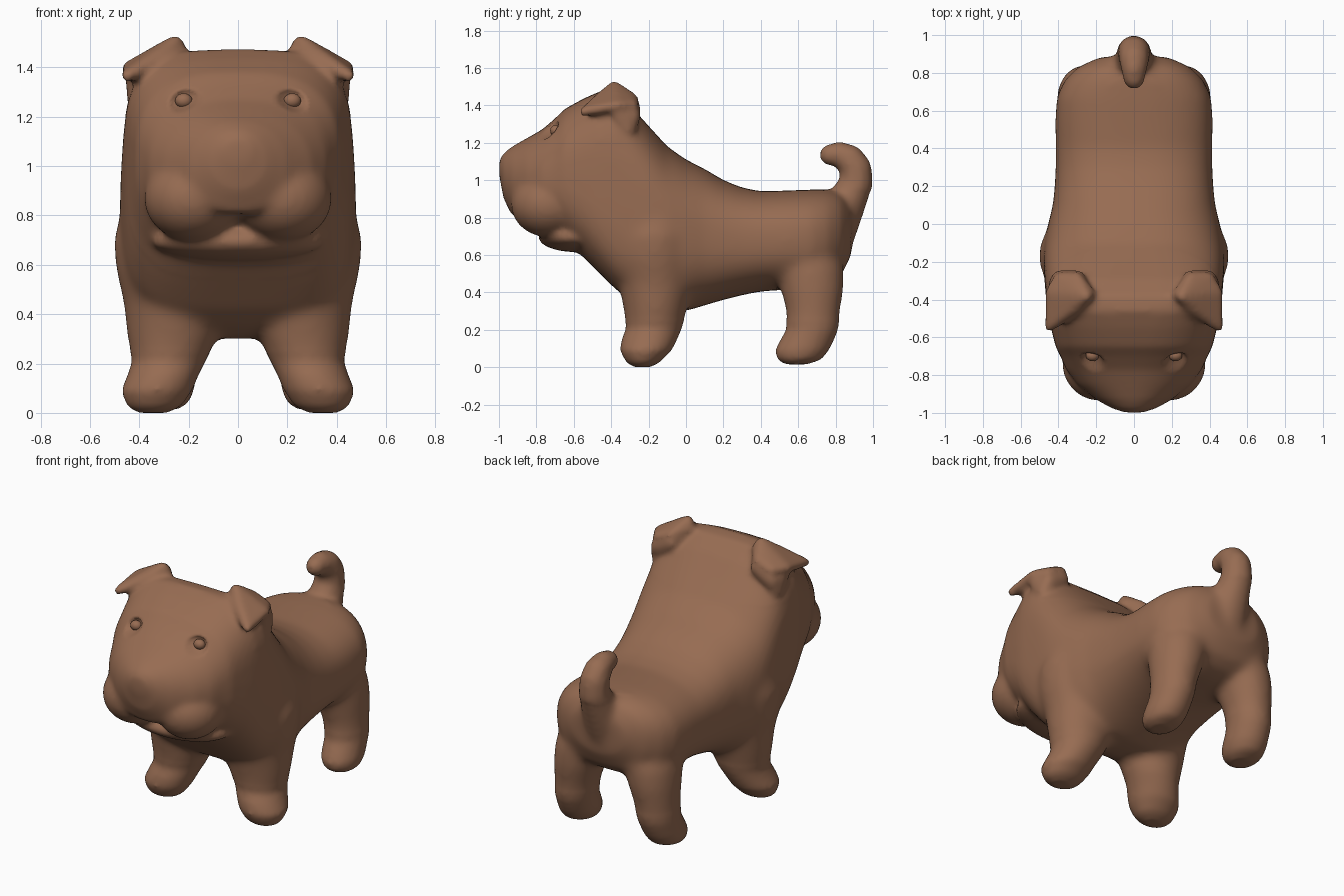
import bpy, bmesh, math
from mathutils import Vector
from mathutils.bvhtree import BVHTree

if "Cube" in bpy.data.objects:
    bpy.data.objects.remove(bpy.data.objects["Cube"])

brown = bpy.data.materials.new("brown")
brown.diffuse_color = (0.31, 0.15, 0.085, 1)
brown.use_nodes = True
brown.node_tree.nodes["Principled BSDF"].inputs["Base Color"].default_value = brown.diffuse_color
parts = []


def finish(bm, name, keep=False):
    bmesh.ops.recalc_face_normals(bm, faces=bm.faces)
    me = bpy.data.meshes.new(name)
    bm.to_mesh(me)
    bm.free()
    ob = bpy.data.objects.new(name, me)
    bpy.context.collection.objects.link(ob)
    me.materials.append(brown)
    if not keep:
        parts.append(ob)
    return ob


def loft(name, rings):
    """Skin a list of closed point rings and cap both ends."""
    bm = bmesh.new()
    rows = [[bm.verts.new(p) for p in ring] for ring in rings]
    n = len(rows[0])
    for a, b in zip(rows, rows[1:]):
        for i in range(n):
            j = (i + 1) % n
            bm.faces.new((a[i], a[j], b[j], b[i]))
    bm.faces.new(rows[0])
    bm.faces.new(rows[-1])
    return finish(bm, name)


def hull(name, balls):
    """Convex hull around small balls (x, y, z, radius)."""
    bm = bmesh.new()
    for x, y, z, r in balls:
        vs = bmesh.ops.create_icosphere(bm, subdivisions=2, radius=r)["verts"]
        bmesh.ops.translate(bm, verts=vs, vec=(x, y, z))
    res = bmesh.ops.convex_hull(bm, input=bm.verts)
    junk = [g for g in set(res["geom_interior"]) | set(res["geom_unused"])
            if isinstance(g, bmesh.types.BMVert)]
    bmesh.ops.delete(bm, geom=junk, context="VERTS")
    return finish(bm, name)


def ellipsoid(name, centre, radii, keep=False):
    bm = bmesh.new()
    bmesh.ops.create_icosphere(bm, subdivisions=4, radius=1)
    bmesh.ops.scale(bm, verts=bm.verts, vec=radii)
    bmesh.ops.translate(bm, verts=bm.verts, vec=centre)
    return finish(bm, name, keep)


def spow(v, e):
    return math.copysign(abs(v) ** e, v)


# Head and torso: y, bottom, top, half width, squareness
sections = [
    (-0.998, 1.02, 1.11, 0.05, 2.0), (-0.975, 0.90, 1.145, 0.12, 2.0),
    (-0.93, 0.81, 1.18, 0.20, 2.1), (-0.85, 0.74, 1.225, 0.30, 2.2),
    (-0.77, 0.71, 1.27, 0.36, 2.3), (-0.70, 0.69, 1.33, 0.39, 2.5),
    (-0.65, 0.67, 1.38, 0.415, 2.7), (-0.55, 0.59, 1.435, 0.44, 3.1),
    (-0.46, 0.50, 1.475, 0.46, 3.6), (-0.38, 0.42, 1.465, 0.467, 3.8),
    (-0.29, 0.35, 1.39, 0.475, 3.5), (-0.20, 0.31, 1.29, 0.48, 3.1),
    (-0.10, 0.30, 1.18, 0.475, 2.7), (0.00, 0.30, 1.11, 0.455, 2.6),
    (0.10, 0.33, 1.06, 0.43, 2.5), (0.20, 0.36, 1.00, 0.42, 2.5),
    (0.30, 0.385, 0.96, 0.415, 2.5), (0.40, 0.405, 0.94, 0.415, 2.5),
    (0.55, 0.415, 0.945, 0.417, 2.5), (0.67, 0.42, 0.95, 0.41, 2.5),
    (0.76, 0.44, 0.95, 0.37, 2.4), (0.83, 0.49, 0.93, 0.30, 2.3),
    (0.885, 0.60, 0.86, 0.18, 2.1),
]
rings = []
for y, lo, hi, w, e in sections:
    ring = []
    for i in range(48):
        a = math.tau * i / 48
        x = w * spow(math.cos(a), 2 / e)
        z = (lo + hi) / 2 + (hi - lo) / 2 * spow(math.sin(a), 2 / e)
        # Raised lip line under the muzzle
        if -0.90 < y < -0.66 and math.sin(a) < -0.2:
            z += 0.07 * max(0, 1 - abs(x) / 0.25)
        ring.append((x, y, z))
    rings.append(ring)
loft("torso", rings)

# Lower jaw and nose
ellipsoid("chin", (0, -0.585, 0.695), (0.35, 0.205, 0.08))
ellipsoid("nose", (0, -0.945, 1.10), (0.12, 0.045, 0.05))

# Legs: z, centre x, centre y, radius x, radius y
front = [
    (0.00, 0.345, -0.235, 0.06, 0.045), (0.025, 0.34, -0.23, 0.11, 0.09),
    (0.09, 0.33, -0.215, 0.145, 0.14), (0.15, 0.305, -0.195, 0.145, 0.15),
    (0.21, 0.28, -0.17, 0.15, 0.15), (0.31, 0.265, -0.165, 0.185, 0.17),
    (0.45, 0.265, -0.16, 0.20, 0.20), (0.58, 0.265, -0.17, 0.23, 0.23),
    (0.70, 0.265, -0.17, 0.24, 0.24), (0.82, 0.255, -0.16, 0.22, 0.20),
    (0.95, 0.23, -0.15, 0.18, 0.13),
]
rear = [
    (0.015, 0.30, 0.59, 0.06, 0.06), (0.04, 0.30, 0.605, 0.10, 0.12),
    (0.09, 0.295, 0.62, 0.118, 0.145), (0.14, 0.29, 0.645, 0.118, 0.145),
    (0.20, 0.285, 0.675, 0.12, 0.14), (0.30, 0.275, 0.68, 0.128, 0.145),
    (0.42, 0.255, 0.675, 0.15, 0.17), (0.53, 0.235, 0.66, 0.165, 0.185),
    (0.68, 0.20, 0.64, 0.15, 0.16),
]
for s, side in ((-1, "left"), (1, "right")):
    for kind, rows in (("front", front), ("rear", rear)):
        loft(f"{kind}_leg_{side}", [
            [(s * (cx + rx * math.cos(math.tau * i / 24)),
              cy + ry * math.sin(math.tau * i / 24), z) for i in range(24)]
            for z, cx, cy, rx, ry in rows])
    # Hanging cheek
    ellipsoid(f"jowl_{side}", (s * 0.185, -0.735, 0.87), (0.195, 0.20, 0.175))
    # Ear root and folded flap
    hull(f"ear_root_{side}", [
        (s * x, y, z, r) for x, y, z, r in (
            (0.26, -0.36, 1.45, 0.04), (0.30, -0.28, 1.39, 0.04),
            (0.39, -0.29, 1.34, 0.05), (0.42, -0.36, 1.35, 0.04),
            (0.41, -0.31, 1.26, 0.04), (0.38, -0.40, 1.37, 0.03))])
    hull(f"ear_flap_{side}", [
        (s * x, y, z, 0.026) for x, y, z in (
            (0.225, -0.37, 1.465), (0.25, -0.385, 1.51), (0.30, -0.28, 1.44),
            (0.40, -0.28, 1.40), (0.445, -0.36, 1.40), (0.30, -0.45, 1.45),
            (0.45, -0.55, 1.365), (0.42, -0.53, 1.375))])

# Curled tail
tail = [(0, 0.72, 0.64, 0.16), (0, 0.80, 0.78, 0.135), (0, 0.86, 0.88, 0.11),
        (0, 0.91, 0.98, 0.092), (0, 0.908, 1.06, 0.088), (0, 0.875, 1.11, 0.083),
        (0, 0.82, 1.14, 0.068), (0, 0.77, 1.135, 0.06)]
for a, b in zip(tail, tail[1:]):
    hull("tail_piece", [a, b])

# Fuse the parts into one soft skin
with bpy.context.temp_override(active_object=parts[0], object=parts[0],
                               selected_objects=parts,
                               selected_editable_objects=parts):
    bpy.ops.object.join()
puppy = parts[0]
puppy.name = "puppy_body"
rm = puppy.modifiers.new("fuse", "REMESH")
rm.mode = "VOXEL"
rm.voxel_size = 0.016
sm = puppy.modifiers.new("soften", "SMOOTH")
sm.factor = 0.5
sm.iterations = 10
dg = bpy.context.evaluated_depsgraph_get()
skin = bpy.data.meshes.new_from_object(puppy.evaluated_get(dg))
puppy.modifiers.clear()
puppy.data = skin
skin.materials.clear()
skin.materials.append(brown)

# Eye sockets pressed into the face, each with an eyeball
tree = BVHTree.FromPolygons([v.co.copy() for v in skin.vertices],
                            [tuple(p.vertices) for p in skin.polygons])
eyes = []
for s, side in ((-1, "left"), (1, "right")):
    hit, normal, _, _ = tree.ray_cast(Vector((s * 0.22, -2, 1.265)), Vector((0, 1, 0)))
    for v in skin.vertices:
        d = (v.co - hit).length
        if d < 0.065:
            v.co.y += 0.05 * (1 - (d / 0.065) ** 2)
    eyes.append(ellipsoid(f"eye_{side}", hit + Vector((0, 0.035, 0)),
                          (0.035, 0.03, 0.03), keep=True))

# Extra softening of trunk and thighs, leaving face, ears, paws and tail alone
soft = puppy.vertex_groups.new(name="soft")
soft.add([v.index for v in skin.vertices
          if v.co.y > -0.5 and 0.25 < v.co.z < 1.2
          and not (v.co.y > 0.72 and v.co.z > 0.94)], 1, "REPLACE")
blend = puppy.modifiers.new("blend", "SMOOTH")
blend.vertex_group = "soft"
blend.factor = 0.5
blend.iterations = 25

for ob in [puppy] + eyes:
    for p in ob.data.polygons:
        p.use_smooth = True
